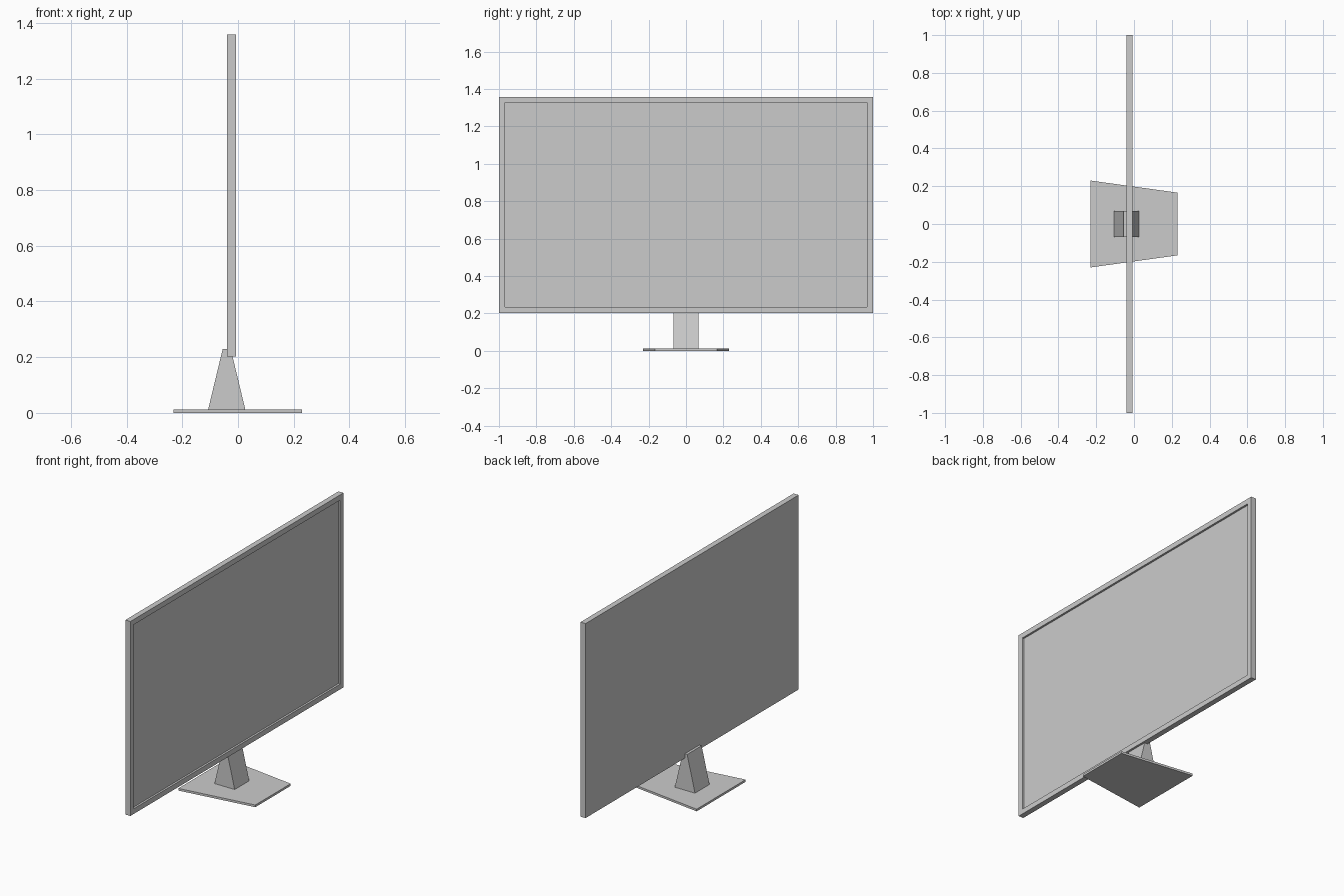
import bpy, bmesh

if "Cube" in bpy.data.objects:
    bpy.data.objects.remove(bpy.data.objects["Cube"])


def make_object(name, bm):
    bmesh.ops.recalc_face_normals(bm, faces=bm.faces)
    mesh = bpy.data.meshes.new(name)
    bm.to_mesh(mesh)
    bm.free()
    obj = bpy.data.objects.new(name, mesh)
    bpy.context.collection.objects.link(obj)
    return obj


def extrude_outline(name, points, direction):
    """Extrude a closed outline of 3D points into a solid."""
    bm = bmesh.new()
    face = bm.faces.new([bm.verts.new(p) for p in points])
    ext = bmesh.ops.extrude_face_region(bm, geom=[face], use_keep_orig=True)
    verts = [e for e in ext["geom"] if isinstance(e, bmesh.types.BMVert)]
    bmesh.ops.translate(bm, verts=verts, vec=direction)
    return make_object(name, bm)


# Display panel: thin slab with a bezel and a recessed screen on the +x side
BACK, FRONT, BOTTOM, TOP = -0.04, -0.007, 0.203, 1.358
BEZEL, RECESS = 0.044, 0.012
bm = bmesh.new()
bmesh.ops.create_cube(bm, size=1)
bmesh.ops.scale(bm, verts=bm.verts, vec=(FRONT - BACK, 2, TOP - BOTTOM))
bmesh.ops.translate(bm, verts=bm.verts,
                    vec=((FRONT + BACK) / 2, 0, (TOP + BOTTOM) / 2))
bm.normal_update()
screen = [f for f in bm.faces if f.normal.x > 0.9]
bmesh.ops.inset_region(bm, faces=screen, thickness=BEZEL)
wall = bmesh.ops.extrude_face_region(bm, geom=screen)
inner = [e for e in wall["geom"] if isinstance(e, bmesh.types.BMVert)]
bmesh.ops.translate(bm, verts=inner, vec=(-RECESS, 0, 0))
bmesh.ops.delete(bm, geom=[f for f in screen if f.is_valid], context='FACES_ONLY')
make_object("display_panel", bm)

# Base plate: flat trapezoid, wider at the back of the screen
extrude_outline("base_plate",
                [(-0.231, -0.23, 0), (0.23, -0.166, 0),
                 (0.23, 0.166, 0), (-0.231, 0.23, 0)], (0, 0, 0.013))

# Neck: tapered wedge rising into the panel
extrude_outline("stand_neck",
                [(-0.107, -0.068, 0.013), (0.026, -0.068, 0.013),
                 (-0.026, -0.068, 0.229), (-0.055, -0.068, 0.229)], (0, 0.136, 0))
